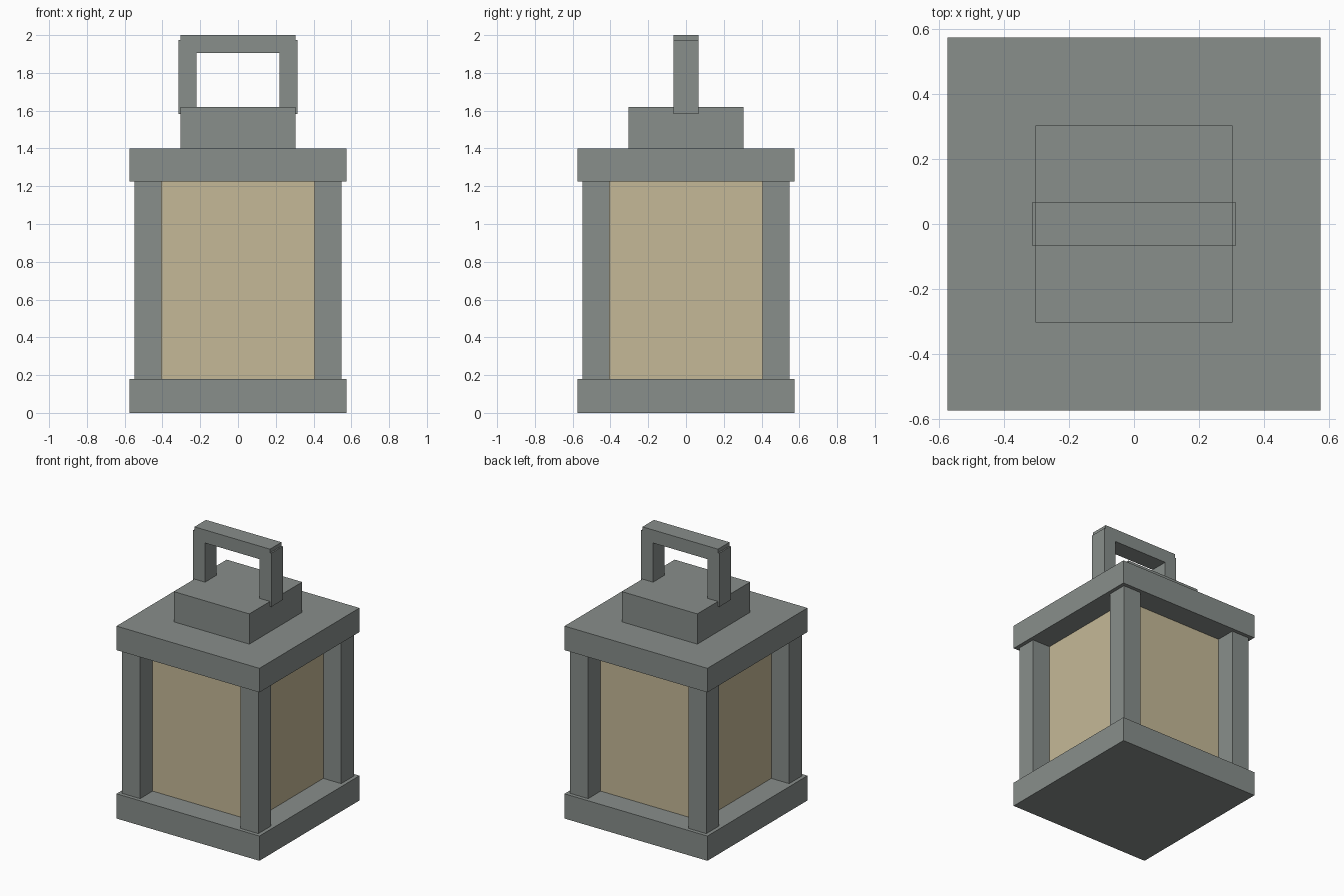
import bpy

cube = bpy.data.objects.get("Cube")
if cube:
    bpy.data.objects.remove(cube, do_unlink=True)


def make_material(name, rgb):
    mat = bpy.data.materials.new(name)
    mat.use_nodes = True
    mat.diffuse_color = (*rgb, 1)
    mat.node_tree.nodes["Principled BSDF"].inputs["Base Color"].default_value = (*rgb, 1)
    return mat


def box(name, x, y, z, mat):
    """Flat-sided box from (low, high) ranges along each axis."""
    bpy.ops.mesh.primitive_cube_add(size=1)
    obj = bpy.context.object
    obj.name = obj.data.name = name
    centre = [(lo + hi) / 2 for lo, hi in (x, y, z)]
    size = [hi - lo for lo, hi in (x, y, z)]
    for v in obj.data.vertices:
        v.co = [c + s * k for c, s, k in zip(centre, size, v.co)]
    obj.data.materials.append(mat)
    return obj


def both(half):
    return (-half, half)


def side(sign, inner, outer):
    return tuple(sorted((sign * inner, sign * outer)))


grey = make_material("grey metal", (0.246, 0.271, 0.258))
cream = make_material("cream glass", (0.558, 0.485, 0.309))

BASE_TOP, ROOF_BOTTOM, ROOF_TOP = 0.18, 1.225, 1.4

# Base, roof and the raised block on the roof
box("base", both(0.575), both(0.575), (0, BASE_TOP), grey)
box("roof", both(0.575), both(0.575), (ROOF_BOTTOM, ROOF_TOP), grey)
box("roof_cap", both(0.304), both(0.304), (ROOF_TOP, 1.62), grey)

# Glowing glass body
box("glass_body", both(0.404), both(0.404), (BASE_TOP, ROOF_BOTTOM), cream)

# Corner posts
for x_name, sx in (("left", 1), ("right", -1)):
    for y_name, sy in (("front", -1), ("back", 1)):
        box(f"{y_name}_{x_name}_post", side(sx, 0.404, 0.548), side(sy, 0.404, 0.548),
            (BASE_TOP, ROOF_BOTTOM), grey)

# Carrying handle: two uprights and a crossbar
for x_name, sx in (("left", 1), ("right", -1)):
    box(f"{x_name}_handle_upright", side(sx, 0.219, 0.314), both(0.066), (1.583, 1.973), grey)
box("handle_bar", both(0.304), both(0.066), (1.905, 2.0), grey)
